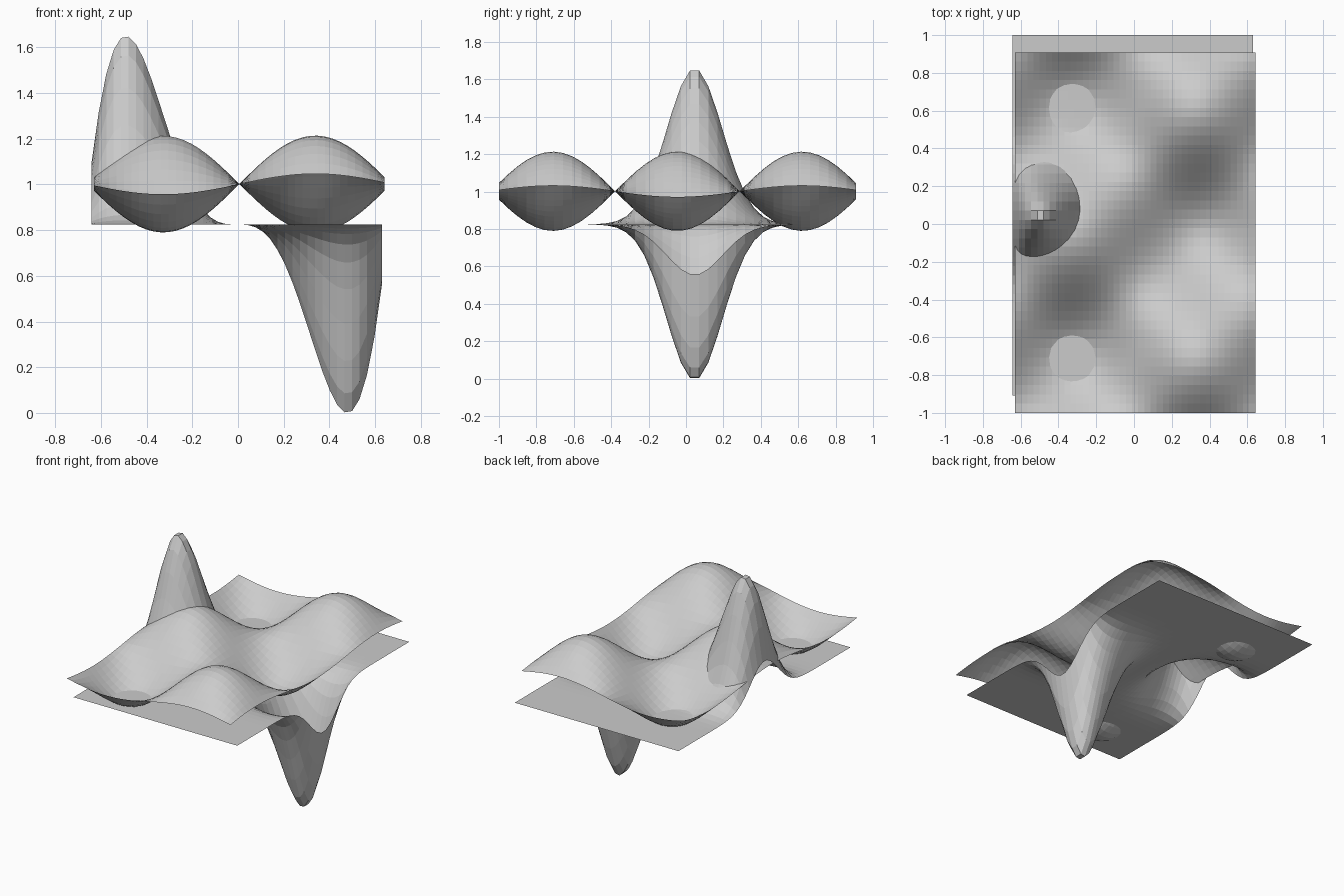
import bpy, bmesh
from math import sin, cos, exp

if "Cube" in bpy.data.objects:
    bpy.data.objects.remove(bpy.data.objects["Cube"])

S = 0.212      # size of one graph unit
CELLS = 39     # grid cells per side
HALF_X, HALF_Y = 3.0, 4.5


def graph_sheet(name, centre, height):
    """Open faceted grid sheet whose height follows a function of x and y."""
    bm = bmesh.new()
    bmesh.ops.create_grid(bm, x_segments=CELLS, y_segments=CELLS, size=1.0)
    for v in bm.verts:
        x, y = v.co.x * HALF_X, v.co.y * HALF_Y
        v.co = (centre[0] + S * x, centre[1] + S * y, centre[2] + S * height(x, y))
    mesh = bpy.data.meshes.new(name)
    bm.to_mesh(mesh)
    bm.free()
    obj = bpy.data.objects.new(name, mesh)
    bpy.context.collection.objects.link(obj)
    return obj


# Upper sheet: checkerboard of gentle hills and hollows
graph_sheet("wave_sheet", (0.006, -0.046, 1.002),
            lambda x, y: -sin(x) * cos(y))

# Lower sheet: flat with one tall peak on the left and one deep pit on the right
graph_sheet("peak_and_pit_sheet", (-0.006, 0.046, 0.825),
            lambda x, y: -x * abs(x) * sin(abs(x)) * exp(-y * y))
